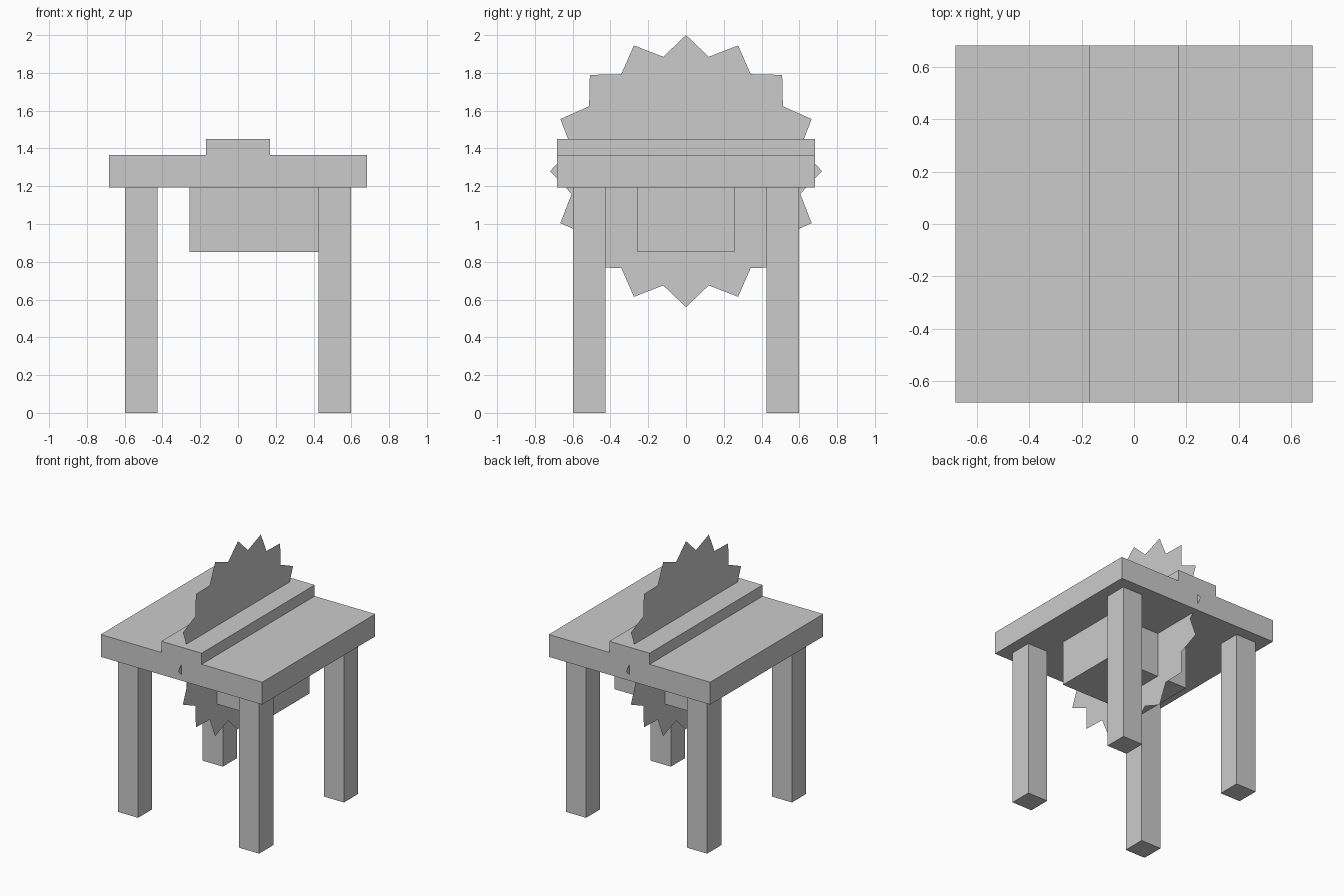
import bpy
from math import sin, cos, pi

if "Cube" in bpy.data.objects:
    bpy.data.objects.remove(bpy.data.objects["Cube"])

U = 0.0853  # modelling grid step


def make_object(name, verts, faces):
    mesh = bpy.data.meshes.new(name)
    mesh.from_pydata(verts, [], faces)
    mesh.update()
    obj = bpy.data.objects.new(name, mesh)
    bpy.context.collection.objects.link(obj)
    return obj


def extrude_profile(name, profile, y0, y1):
    """Solid from a counter-clockwise (x, z) profile in grid steps, swept along y."""
    n = len(profile)
    verts = [(x * U, y * U, z * U) for y in (y0, y1) for x, z in profile]
    faces = [tuple(range(n)), tuple(range(2 * n - 1, n - 1, -1))]
    faces += [(i, i + n, (i + 1) % n + n, (i + 1) % n) for i in range(n)]
    return make_object(name, verts, faces)


def box(name, x0, x1, y0, y1, z0, z1):
    return extrude_profile(name, [(x0, z0), (x1, z0), (x1, z1), (x0, z1)], y0, y1)


# Table top with the raised strip along the middle
extrude_profile("table_top", [(-8, 14), (8, 14), (8, 16), (2, 16),
                              (2, 17), (-2, 17), (-2, 16), (-8, 16)], -8, 8)

# Four legs
for side, x in (("left", -7), ("right", 5)):
    for end, y in (("front", -7), ("back", 5)):
        box(f"{end}_{side}_leg", x, x + 2, y, y + 2, 0, 14)

# Motor housing hung under the top, offset to the right
box("motor_housing", -3, 5, -3, 3, 10, 14)

# Paper-thin saw blade: 16-tooth star standing in the x = 0 plane
TEETH, TIP, ROOT, CENTRE_Z = 16, 0.72, 0.617, 1.28
rim = []
for i in range(TEETH * 2):
    r = ROOT if i % 2 else TIP
    a = pi * i / TEETH
    rim.append((0, r * cos(a), CENTRE_Z + r * sin(a)))
make_object("saw_blade", rim, [tuple(range(TEETH * 2))])
